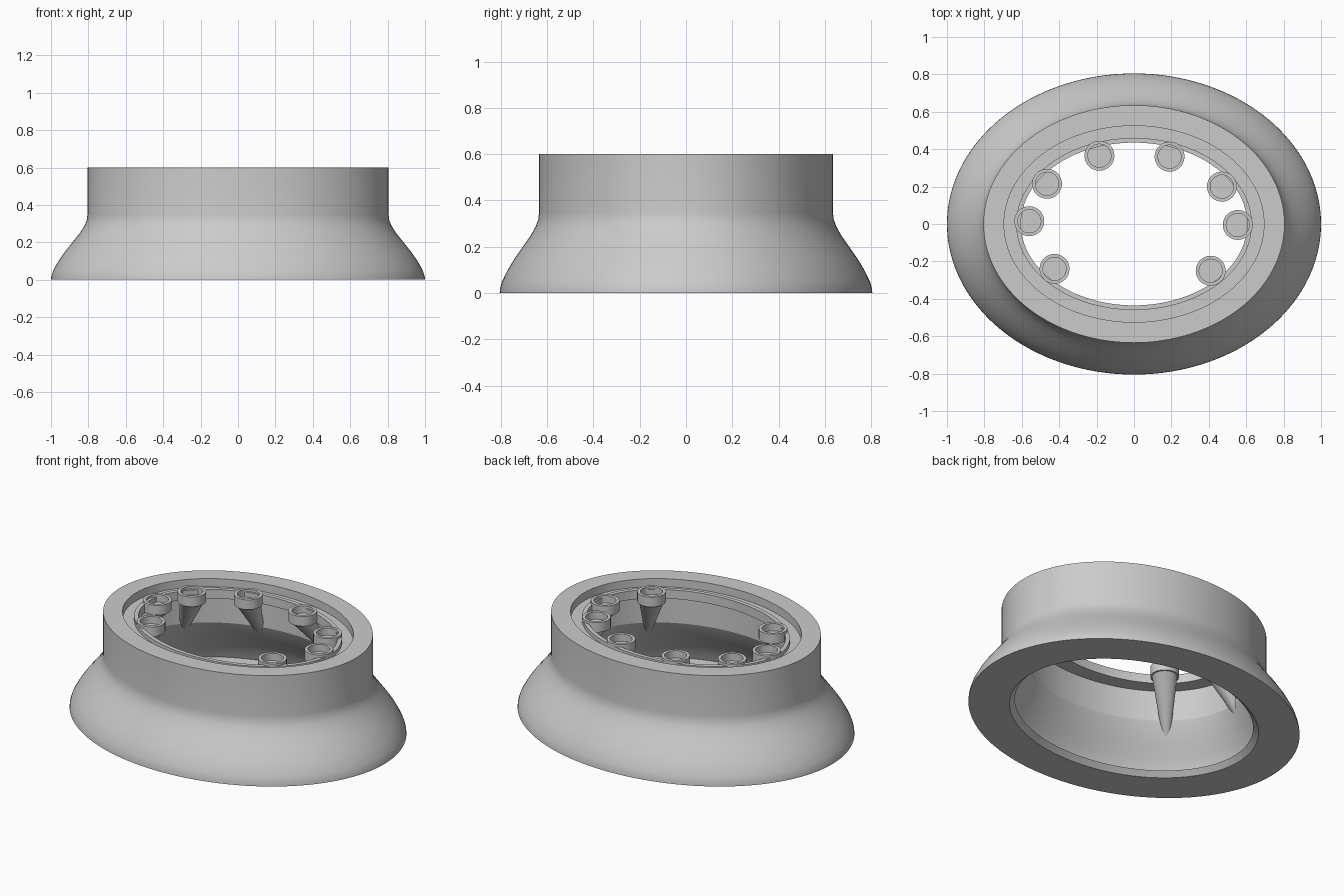
import bpy
import math
from mathutils import Vector

cube = bpy.data.objects.get("Cube")
if cube:
    bpy.data.objects.remove(cube, do_unlink=True)

grey = bpy.data.materials.new("plain_grey")
grey.use_nodes = True
colour = (0.6, 0.6, 0.6, 1)
grey.diffuse_color = colour
grey.node_tree.nodes["Principled BSDF"].inputs["Base Color"].default_value = colour


def semi_y(a):
    """Short half axis of the oval with long half axis a."""
    return a - 0.17 - max(0, a - 0.805) * 0.128


def build(name, rings, sides, closed):
    """Skin a list of point rings; closed joins last to first, otherwise ends are capped."""
    n = len(rings)
    verts = [p for ring in rings for p in ring]
    faces = []
    for i in range(n if closed else n - 1):
        j = (i + 1) % n
        for k in range(sides):
            m = (k + 1) % sides
            faces.append((i * sides + k, i * sides + m, j * sides + m, j * sides + k))
    if not closed:
        faces.append(tuple(reversed(range(sides))))
        faces.append(tuple(range((n - 1) * sides, n * sides)))
    mesh = bpy.data.meshes.new(name)
    mesh.from_pydata(verts, [], faces)
    mesh.materials.append(grey)
    obj = bpy.data.objects.new(name, mesh)
    bpy.context.collection.objects.link(obj)
    bpy.ops.object.select_all(action="DESELECT")
    obj.select_set(True)
    bpy.context.view_layer.objects.active = obj
    bpy.ops.object.shade_smooth_by_angle(angle=math.radians(22))
    return obj


def oval(a, z, sides):
    step = 2 * math.pi / sides
    return [(a * math.cos(k * step), semi_y(a) * math.sin(k * step), z) for k in range(sides)]


# Bezel body: flared skirt, upright collar, grooved top with a raised inner lip
skirt = [(1.0, 0), (0.998, 0.02), (0.988, 0.05), (0.96, 0.1), (0.925, 0.15),
         (0.885, 0.2), (0.845, 0.25), (0.82, 0.29), (0.808, 0.32), (0.805, 0.35)]
collar = [(0.805, 0.6), (0.695, 0.6), (0.695, 0.55), (0.63, 0.55),
          (0.63, 0.575), (0.605, 0.575), (0.605, 0.52), (0.695, 0.52)]
# Hollow inside: upright wall, flared wall following the skirt, ledge and bottom rim
inside = [(0.695, 0.33), (0.72, 0.28), (0.76, 0.22), (0.81, 0.15), (0.845, 0.1),
          (0.87, 0.04), (0.73, 0.03), (0.76, 0)]
SIDES = 128
build("bezel_body", [oval(a, z, SIDES) for a, z in skirt + collar + inside], SIDES, True)


# Sockets on the lip, each with a shallow cup and a tapered strut leaning out to the wall
def circle(centre, r, z, sides=32):
    step = 2 * math.pi / sides
    return [(centre.x + r * math.cos(k * step), centre.y + r * math.sin(k * step), z)
            for k in range(sides)]


places = [(-0.185, 0.365), (0.19, 0.36), (-0.465, 0.215), (0.47, 0.2),
          (-0.56, 0.015), (0.555, -0.005), (-0.425, -0.24), (0.41, -0.25)]
TOP, BASE, TIP = 0.59, 0.53, 0.25
for i, (x, y) in enumerate(places, 1):
    c = Vector((x, y))
    lean = Vector((x / 0.605 ** 2, y / 0.435 ** 2)).normalized() * 0.21
    rings = [circle(c + lean, 0.02, TIP), circle(c, 0.07, BASE),
             circle(c, 0.08, BASE), circle(c, 0.08, TOP),
             circle(c, 0.062, TOP), circle(c, 0.062, TOP - 0.045)]
    build(f"socket_{i}", rings, 32, False)
